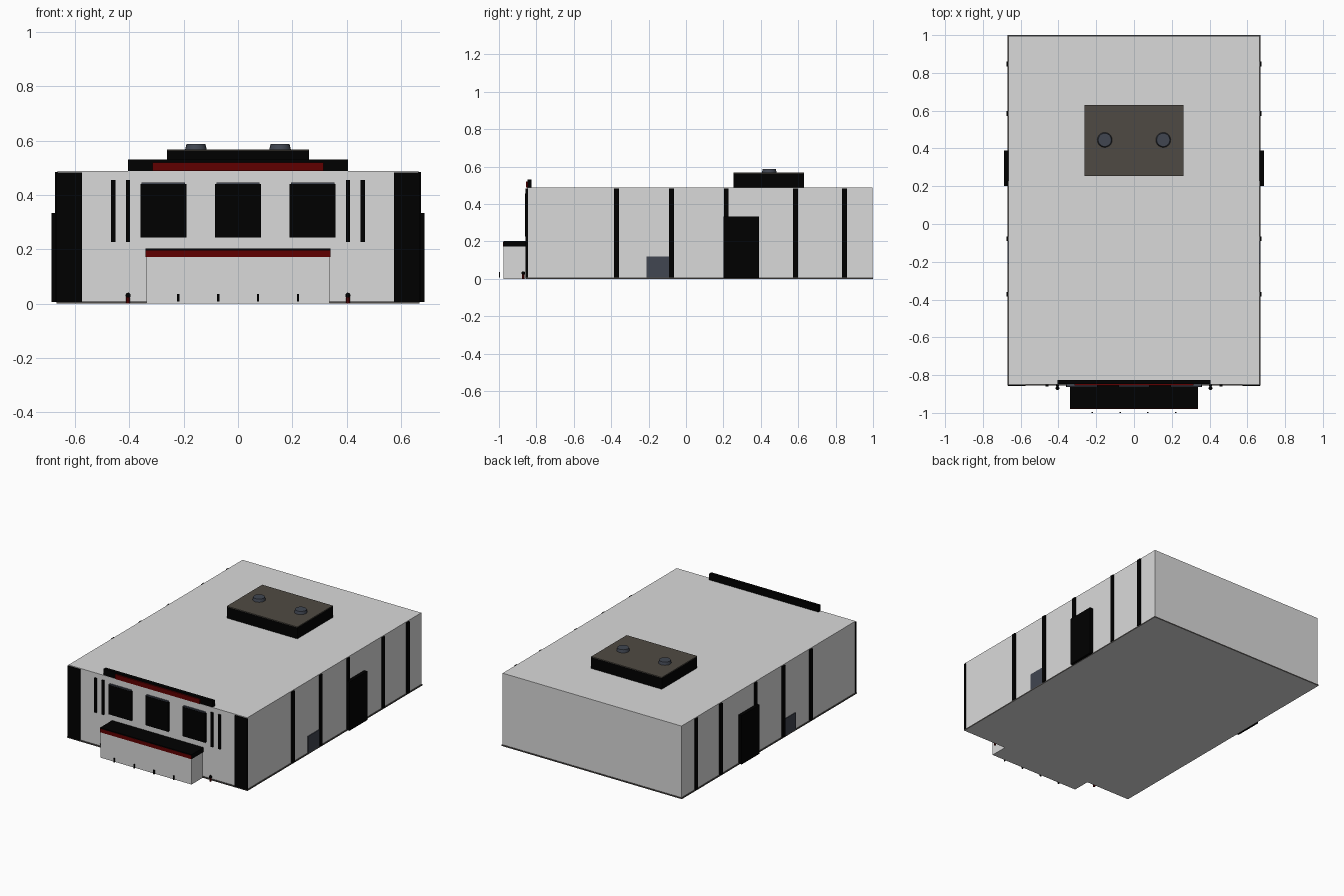
import bpy

cube = bpy.data.objects.get("Cube")
if cube:
    bpy.data.objects.remove(cube, do_unlink=True)


def material(name, r, g, b):
    m = bpy.data.materials.new(name)
    m.use_nodes = True
    m.diffuse_color = (r, g, b, 1)
    m.node_tree.nodes["Principled BSDF"].inputs["Base Color"].default_value = (r, g, b, 1)
    return m


LIGHT = material("light grey wall", 0.7, 0.7, 0.7)
BLACK = material("black trim", 0, 0, 0)
RED = material("dark red", 0.115, 0, 0)
SLATE = material("slate metal", 0.052, 0.061, 0.082)
BROWN = material("brown grey cap", 0.078, 0.068, 0.056)
EDGE = material("dark grey edge", 0.08, 0.075, 0.07)


def box(name, x, y, z, mat, bottom=None):
    """Box from (min, max) pairs on each axis, with an optional bottom colour."""
    spans = (x, y, z)
    bpy.ops.mesh.primitive_cube_add(size=1, location=[(a + b) / 2 for a, b in spans])
    ob = bpy.context.object
    ob.name = name
    ob.scale = [b - a for a, b in spans]
    bpy.ops.object.transform_apply(location=False, rotation=False, scale=True)
    ob.data.materials.append(mat)
    if bottom:
        ob.data.materials.append(bottom)
        for face in ob.data.polygons:
            face.material_index = int(face.normal.z < -0.5)
    return ob


def cylinder(name, loc, r1, r2, height, mat, sides=16):
    bpy.ops.mesh.primitive_cone_add(vertices=sides, radius1=r1, radius2=r2, depth=height,
                                    location=(loc[0], loc[1], loc[2] + height / 2))
    ob = bpy.context.object
    ob.name = name
    ob.data.materials.append(mat)
    bpy.ops.object.shade_smooth_by_angle()
    return ob


FRONT = -0.85

# Main hall
box("floor_slab", (-0.669, 0.669), (-0.856, 1.0), (0, 0.008), EDGE, LIGHT)
box("hall", (-0.664, 0.664), (FRONT, 0.996), (0.008, 0.488), LIGHT)

# Entrance porch with flat canopy
box("porch", (-0.337, 0.337), (-0.975, -0.856), (0, 0.175), LIGHT)
box("canopy", (-0.34, 0.34), (-0.977, FRONT), (0.172, 0.202), BLACK)
box("canopy_band", (-0.34, 0.34), (-0.979, -0.977), (0.172, 0.196), RED)

# Sign board above the front edge of the roof
box("sign_board", (-0.405, 0.405), (-0.848, -0.825), (0.486, 0.53), BLACK)
box("sign_band", (-0.315, 0.315), (-0.856, -0.848), (0.489, 0.52), RED)

# Front windows with a thin cap
for i, x in enumerate((-0.275, 0, 0.275)):
    box(f"window_{i}", (x - 0.085, x + 0.085), (-0.862, FRONT), (0.243, 0.44), BLACK)
    box(f"window_cap_{i}", (x - 0.08, x + 0.08), (-0.86, FRONT), (0.44, 0.446), SLATE)

# Low posts in front of the porch
for i in range(4):
    x = -0.22 + i * 0.147
    box(f"porch_post_{i}", (x - 0.004, x + 0.004), (-1.0, -0.994), (0.008, 0.036), BLACK)

# Parts repeated on both sides
for side, s in (("left", 1), ("right", -1)):
    def across(a, b):
        return tuple(sorted((s * a, s * b)))

    box(f"{side}_corner_panel", across(0.575, 0.668), (-0.857, FRONT + 0.004),
        (0.005, 0.483), BLACK)
    for i, x in enumerate((0.405, 0.46)):
        box(f"{side}_front_strip_{i}", across(x - 0.008, x + 0.008), (-0.86, FRONT),
            (0.226, 0.456), BLACK)
    for i, y in enumerate((-0.372, -0.078, 0.215, 0.585, 0.847)):
        box(f"{side}_pilaster_{i}", across(0.66, 0.674), (y - 0.013, y + 0.013),
            (0.008, 0.484), BLACK)
    box(f"{side}_door", across(0.66, 0.687), (0.2, 0.39), (0.005, 0.333), BLACK)
    box(f"{side}_vent", across(0.66, 0.669), (-0.21, -0.09), (0.008, 0.12), SLATE)
    cylinder(f"{side}_bollard", (s * 0.405, -0.87, 0), 0.007, 0.007, 0.026, RED, 8)
    bpy.ops.mesh.primitive_uv_sphere_add(segments=10, ring_count=6, radius=0.01,
                                         location=(s * 0.405, -0.87, 0.03))
    knob = bpy.context.object
    knob.name = f"{side}_bollard_knob"
    knob.data.materials.append(BLACK)
    bpy.ops.object.shade_smooth_by_angle()
    cylinder(f"{side}_roof_fan", (s * 0.155, 0.445, 0.567), 0.04, 0.035, 0.02, SLATE, 20)

# Rooftop unit
box("roof_unit", (-0.262, 0.262), (0.255, 0.631), (0.488, 0.563), BLACK)
box("roof_unit_cap", (-0.262, 0.262), (0.255, 0.631), (0.563, 0.568), BROWN)
